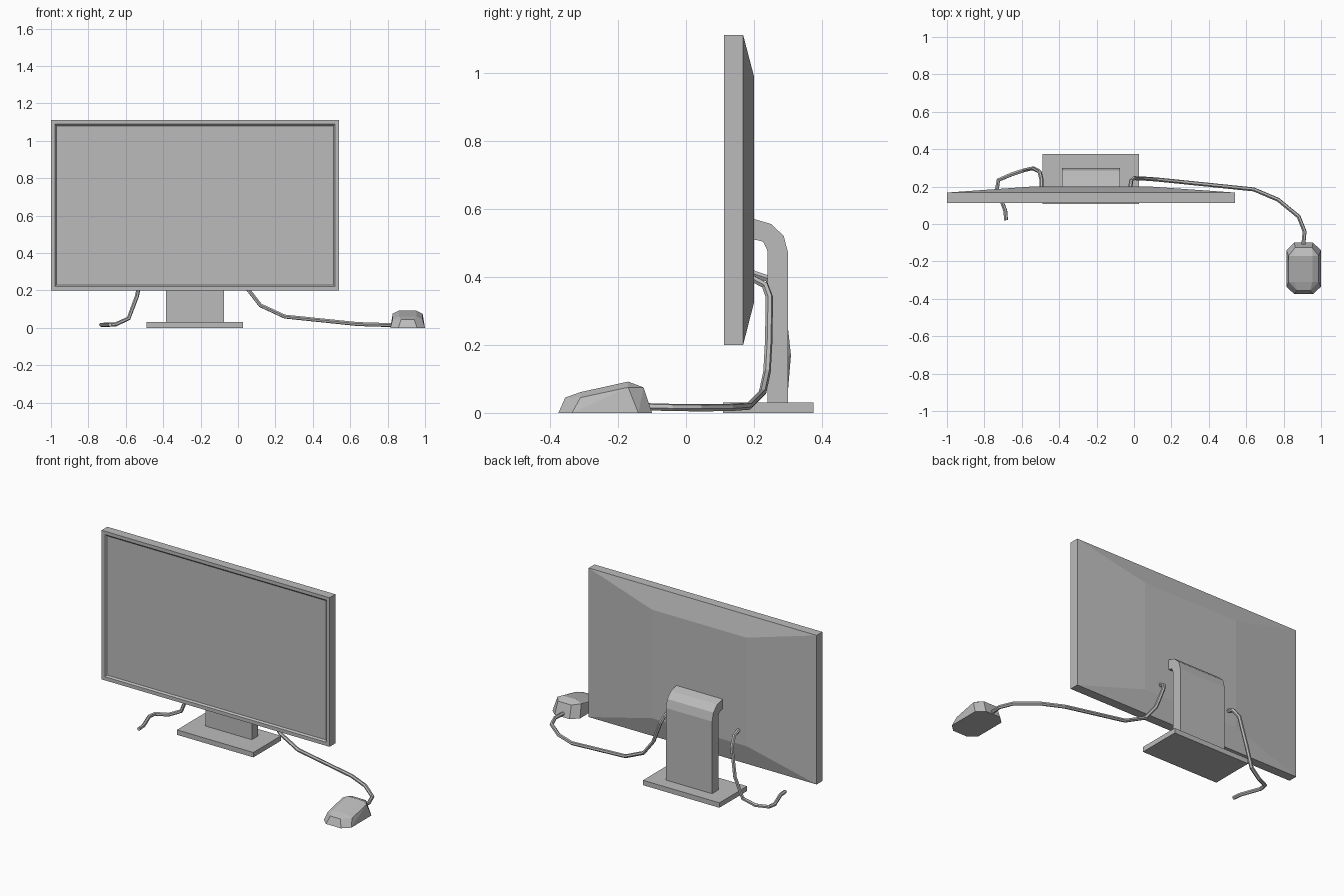
import bpy
import bmesh
from mathutils import Vector

cube = bpy.data.objects.get("Cube")
if cube:
    bpy.data.objects.remove(cube, do_unlink=True)

GREY = (0.5, 0.5, 0.5, 1.0)
grey = bpy.data.materials.new("plain grey")
grey.use_nodes = True
grey.diffuse_color = GREY
grey.node_tree.nodes["Principled BSDF"].inputs["Base Color"].default_value = GREY

CX = -0.23  # centre line of the monitor and its stand


def finish(name, bm):
    """Turn a bmesh into a flat shaded grey object."""
    bmesh.ops.recalc_face_normals(bm, faces=bm.faces)
    mesh = bpy.data.meshes.new(name)
    bm.to_mesh(mesh)
    bm.free()
    mesh.materials.append(grey)
    obj = bpy.data.objects.new(name, mesh)
    bpy.context.collection.objects.link(obj)
    return obj


def rect(bm, half_x, y, z0, z1):
    corners = ((-1, z0), (1, z0), (1, z1), (-1, z1))
    return [bm.verts.new((CX + s * half_x, y, z)) for s, z in corners]


def bridge(bm, a, b):
    for i in range(len(a)):
        j = (i + 1) % len(a)
        bm.faces.new((a[i], a[j], b[j], b[i]))


def extrude_profile(name, profile, half_x):
    """Extrude a (y, z) outline sideways about the centre line."""
    bm = bmesh.new()
    left, right = [[bm.verts.new((CX + s * half_x, y, z)) for y, z in profile]
                   for s in (-1, 1)]
    bm.faces.new(left)
    bm.faces.new(right)
    bridge(bm, left, right)
    return finish(name, bm)


def cable(name, points, radius=0.011):
    curve = bpy.data.curves.new(name, "CURVE")
    curve.dimensions = "3D"
    curve.bevel_depth = radius
    curve.bevel_resolution = 1
    curve.use_fill_caps = True
    spline = curve.splines.new("POLY")
    spline.points.add(len(points) - 1)
    for p, co in zip(spline.points, points):
        p.co = (*co, 1)
    spline.use_smooth = False
    curve.materials.append(grey)
    obj = bpy.data.objects.new(name, curve)
    bpy.context.collection.objects.link(obj)


# Monitor: recessed screen, thin frame and tapered back
bm = bmesh.new()
rings = [rect(bm, 0.74, 0.122, 0.23, 1.08),
         rect(bm, 0.748, 0.112, 0.222, 1.09),
         rect(bm, 0.77, 0.112, 0.2, 1.11),
         rect(bm, 0.77, 0.168, 0.2, 1.11),
         rect(bm, 0.32, 0.2, 0.325, 0.988)]
for a, b in zip(rings, rings[1:]):
    bridge(bm, a, b)
bm.faces.new(rings[0])
bm.faces.new(rings[-1])
finish("monitor", bm)

# Stand: flat foot and a neck that bends forward to the monitor
extrude_profile("stand_foot", [(0.108, 0), (0.375, 0), (0.375, 0.03), (0.108, 0.03)], 0.258)
extrude_profile("stand_neck", [
    (0.198, 0.57), (0.25, 0.555), (0.287, 0.52), (0.3, 0.47), (0.3, 0.028),
    (0.24, 0.028), (0.24, 0.475), (0.227, 0.503), (0.198, 0.51)], 0.156)

# Mouse: mirrored half outline, wrapped in a faceted shell
half_mouse = [
    (0.05, -0.375, 0), (0.0925, -0.335, 0), (0.0925, -0.14, 0), (0.05, -0.1, 0),
    (0.035, -0.355, 0.045), (0.08, -0.31, 0.045), (0.08, -0.17, 0.075),
    (0.045, -0.125, 0.075), (0.047, -0.31, 0.061), (0.047, -0.17, 0.092)]
bm = bmesh.new()
for x, y, z in half_mouse:
    for side in (-1, 1):
        bm.verts.new(Vector((0.907 + side * x, y, z)))
bmesh.ops.convex_hull(bm, input=bm.verts)
bmesh.ops.dissolve_limit(bm, angle_limit=0.03, verts=bm.verts, edges=bm.edges)
finish("mouse", bm)

# Cables out of the back of the monitor
cable("mouse_cable", [
    (-0.02, 0.195, 0.395), (-0.015, 0.232, 0.375), (0.0, 0.245, 0.34),
    (0.05, 0.243, 0.21), (0.12, 0.238, 0.12), (0.25, 0.225, 0.06),
    (0.64, 0.185, 0.02), (0.77, 0.13, 0.016), (0.88, 0.04, 0.015),
    (0.912, -0.04, 0.016), (0.905, -0.115, 0.018)])
cable("power_cable", [
    (-0.495, 0.195, 0.41), (-0.495, 0.24, 0.395), (-0.505, 0.28, 0.34),
    (-0.54, 0.298, 0.17), (-0.585, 0.288, 0.05), (-0.655, 0.265, 0.018),
    (-0.725, 0.235, 0.016), (-0.732, 0.19, 0.016), (-0.688, 0.07, 0.016),
    (-0.684, 0.02, 0.016)])
